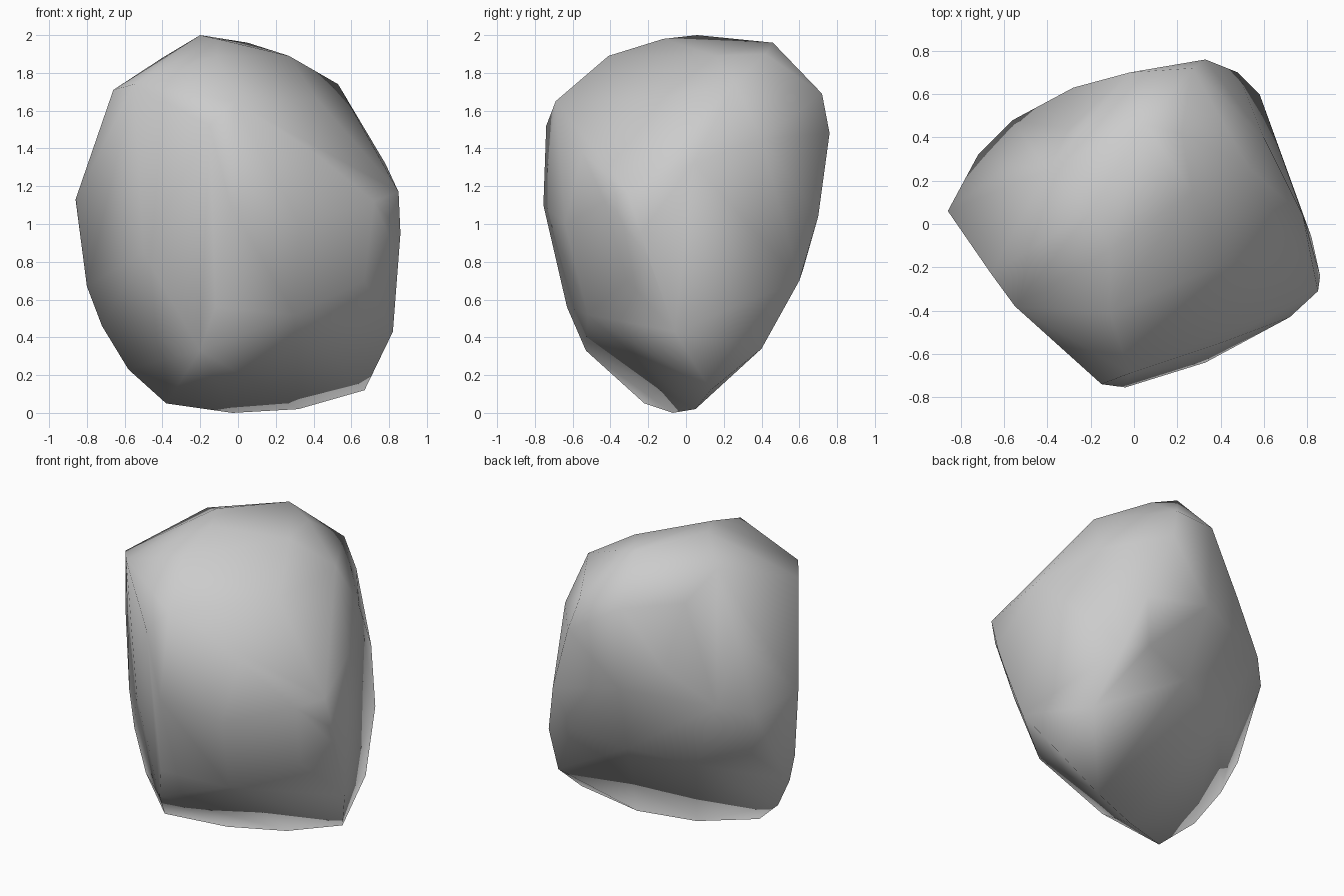
import bpy
import bmesh


def remove_default_cube():
    cube = bpy.data.objects.get("Cube")
    if cube is not None:
        bpy.data.objects.remove(cube, do_unlink=True)


def make_material(name, colour):
    material = bpy.data.materials.new(name)
    material.use_nodes = True
    material.diffuse_color = colour
    shader = material.node_tree.nodes.get("Principled BSDF")
    shader.inputs["Base Color"].default_value = colour
    shader.inputs["Roughness"].default_value = .8
    return material


def build_boulder(name, ridge_groups, material):
    """Stretch one taut skin over all ridge lines and shade it softly."""
    bm = bmesh.new()
    for ridges in ridge_groups:
        for ridge in ridges.values():
            for point in ridge:
                bm.verts.new(point)

    hull = bmesh.ops.convex_hull(bm, input=list(bm.verts))
    unused = [item for item in hull["geom_interior"] + hull["geom_unused"]
              if isinstance(item, bmesh.types.BMVert) and item.is_valid]
    bmesh.ops.delete(bm, geom=list(set(unused)), context="VERTS")
    bmesh.ops.recalc_face_normals(bm, faces=list(bm.faces))
    for face in bm.faces:
        face.smooth = True

    mesh = bpy.data.meshes.new(name)
    bm.to_mesh(mesh)
    bm.free()
    mesh.materials.append(material)

    boulder = bpy.data.objects.new(name, mesh)
    bpy.context.collection.objects.link(boulder)
    return boulder


remove_default_cube()
stone_grey = make_material("stone grey", (.6, .6, .6, 1))

# Worn edges of a tilted, chipped block
edges = {
    # Narrow keel that the stone rests on
    "bottom_keel": [(-.38, -.22, .05), (-.03, -.07, 0), (.32, .05, .02), (.67, .13, .12)],
    # Edge climbing the left side from the keel
    "side_edge": [(-.58, -.13, .23), (-.72, -.05, .46), (-.8, .01, .67), (-.86, .06, 1.13)],
    # Long upright edge at the front
    "front_edge": [(-.2, -.53, .33), (-.12, -.63, .56), (-.04, -.755, 1.1), (-.15, -.74, 1.52)],
    # Shoulder between the front and the crown
    "front_shoulder": [(-.66, -.23, 1.71), (-.55, -.38, 1.74), (-.11, -.41, 1.89), (-.02, -.69, 1.65)],
    # Upright edge where the front meets the flat end
    "end_edge": [(.85, -.31, 1.17), (.86, -.24, .95), (.85, -.2, .82), (.82, -.06, .43)],
    # Upright edge at the back corner
    "back_edge": [(.65, .4, .34), (.58, .6, .7), (.48, .7, 1.04), (.33, .76, 1.48), (.27, .72, 1.69)],
}

# Swelling faces between the edges
faces = {
    # Crown and its slope down to the flat end
    "crown": [(-.11, -.12, 1.98), (-.2, .06, 2), (.05, .46, 1.96), (-.4, .25, 1.88), (.22, .42, 1.9)],
    "crown_slope": [(.27, .15, 1.89), (.53, .26, 1.74), (.78, .04, 1.32), (.6, .4, 1.45)],
    # Front face, full at the top and undercut below
    "front_brow": [(.4, -.55, 1.38), (.42, -.18, 1.66)],
    "front_belly": [(.33, -.64, 1), (.72, -.43, 1.12), (.67, -.31, .7), (.3, -.52, .52)],
    # Flank between the side and front edges
    "side_belly": [(-.5, -.34, .85)],
    # Rounded rear face
    "rear_face": [(-.02, .7, 1.69), (-.28, .63, 1.33), (-.56, .48, 1.1), (-.72, .32, 1.03), (0, .69, 1.15)],
    "rear_brow": [(-.57, .28, 1.45), (-.3, .44, 1.7)],
    "rear_belly": [(.4, .62, .76), (.05, .54, .69), (-.33, .37, .62), (-.62, .2, .7)],
}
build_boulder("boulder", (edges, faces), stone_grey)
